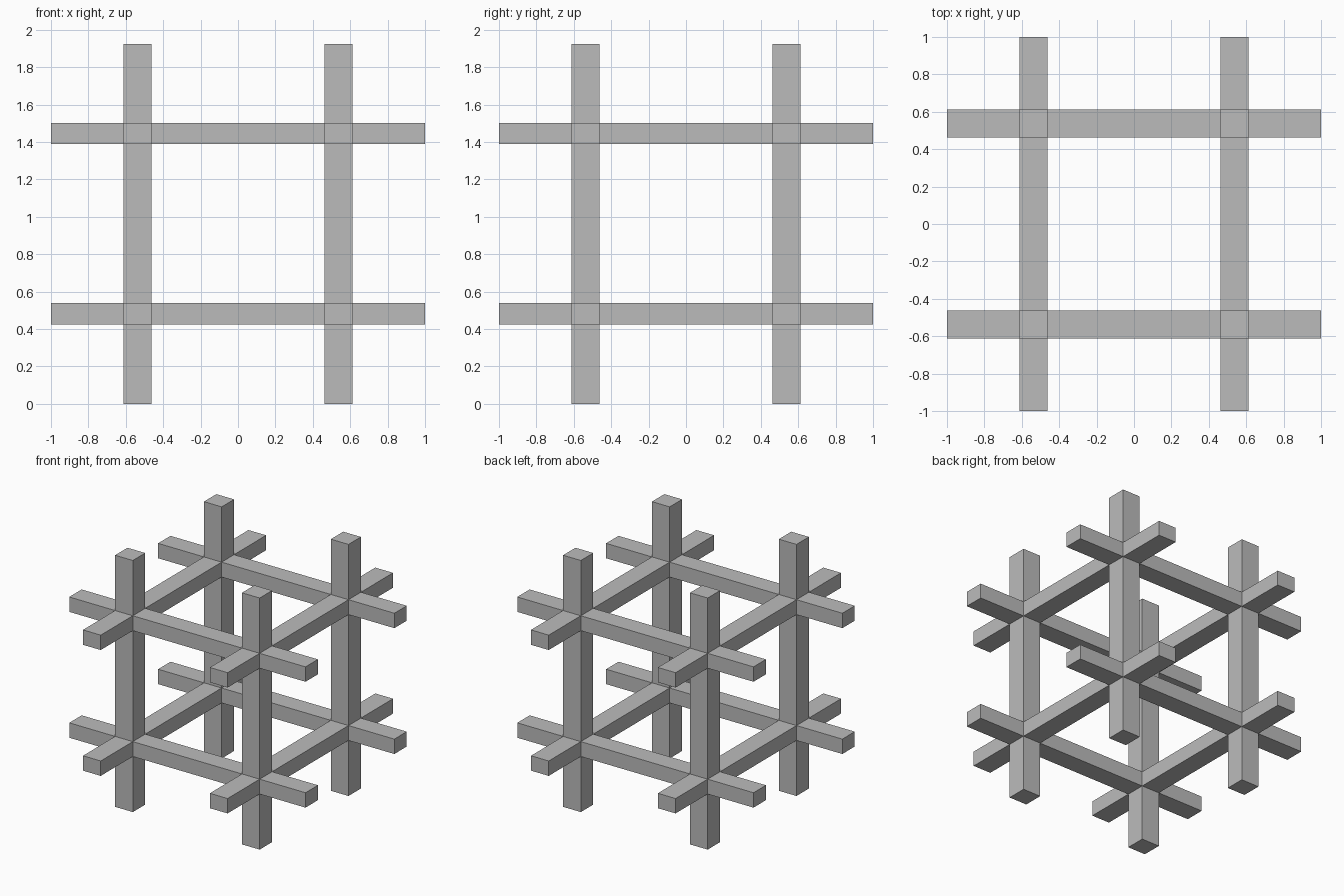
import bpy

cube = bpy.data.objects.get("Cube")
if cube:
    bpy.data.objects.remove(cube, do_unlink=True)

# Single flat grey
grey = bpy.data.materials.new("plain_grey")
grey.use_nodes = True
colour = (0.5, 0.5, 0.5, 1)
grey.diffuse_color = colour
grey.node_tree.nodes["Principled BSDF"].inputs["Base Color"].default_value = colour

HEIGHT = 1.925     # post height
LENGTH = 2.0       # rail length
WIDTH = 0.15       # bar width in plan
THICK = 0.114      # rail thickness
OFFSET = 0.537     # bar centre line from the middle
LEVELS = {"lower": 0.482, "upper": 1.445}


def bar(name, size, location):
    bpy.ops.mesh.primitive_cube_add(size=1, location=location)
    obj = bpy.context.object
    obj.name = name
    obj.scale = size
    bpy.ops.object.transform_apply(location=False, rotation=False, scale=True)
    obj.data.materials.append(grey)


# Four upright posts
for side, sx in (("left", 1), ("right", -1)):
    for end, sy in (("front", -1), ("back", 1)):
        bar(f"{end}_{side}_post", (WIDTH, WIDTH, HEIGHT),
            (sx * OFFSET, sy * OFFSET, HEIGHT / 2))

# Crossing rails at two levels
for level, z in LEVELS.items():
    for end, sy in (("front", -1), ("back", 1)):
        bar(f"{level}_{end}_rail", (LENGTH, WIDTH, THICK), (0, sy * OFFSET, z))
    for side, sx in (("left", 1), ("right", -1)):
        bar(f"{level}_{side}_rail", (WIDTH, LENGTH, THICK), (sx * OFFSET, 0, z))
